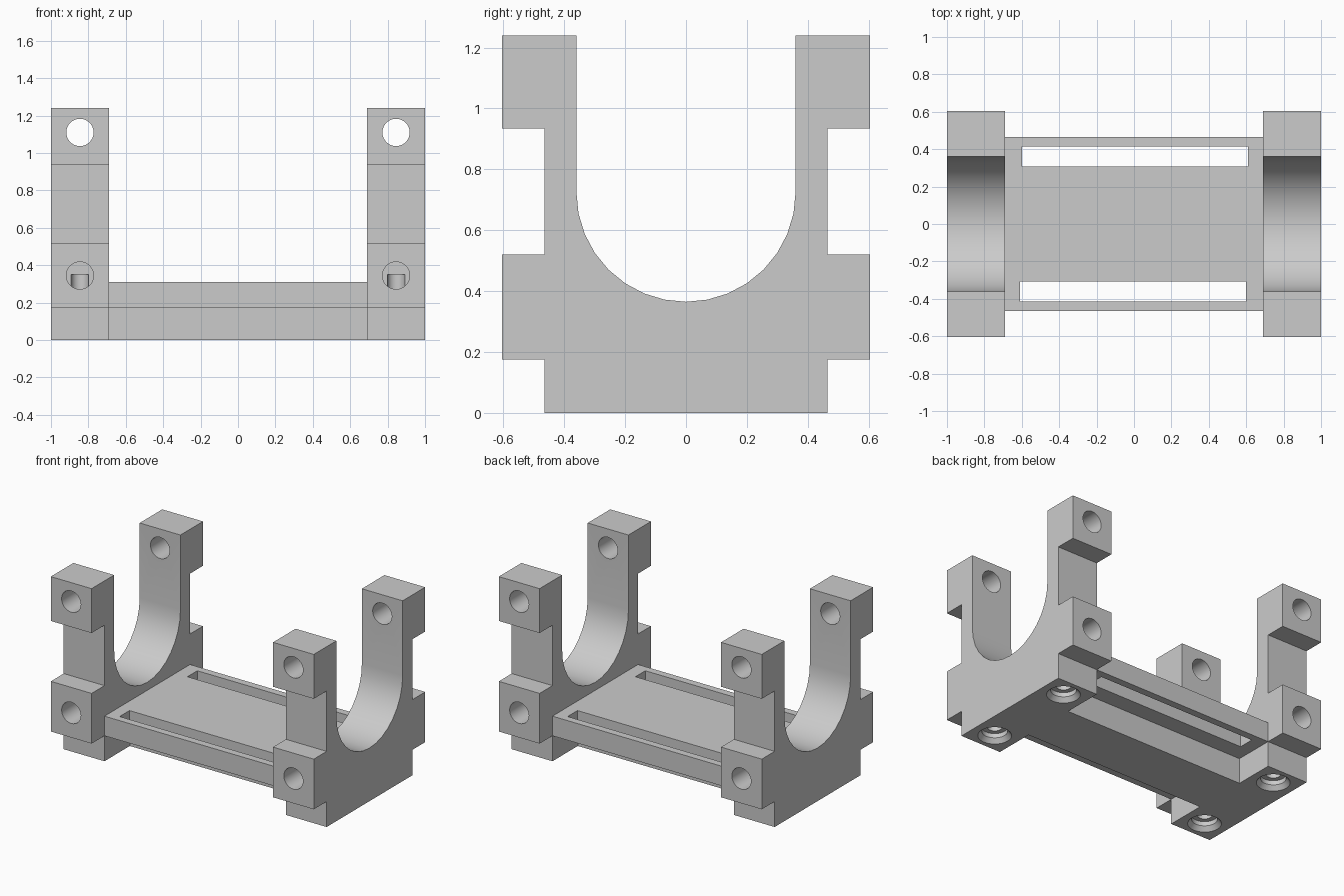
import bpy, bmesh, math
from mathutils import Matrix, Vector

cube = bpy.data.objects.get("Cube")
if cube:
    bpy.data.objects.remove(cube, do_unlink=True)

grey = bpy.data.materials.new("plain grey")
grey.use_nodes = True
colour = (0.6, 0.6, 0.6, 1)
grey.diffuse_color = colour
grey.node_tree.nodes["Principled BSDF"].inputs["Base Color"].default_value = colour


def finish(bm, name):
    bmesh.ops.recalc_face_normals(bm, faces=bm.faces)
    mesh = bpy.data.meshes.new(name)
    bm.to_mesh(mesh)
    bm.free()
    obj = bpy.data.objects.new(name, mesh)
    bpy.context.collection.objects.link(obj)
    mesh.materials.append(grey)
    return obj


def extrude_x(name, profile, x0, x1):
    """Solid made from a (y, z) outline pushed along x."""
    bm = bmesh.new()
    face = bm.faces.new([bm.verts.new((x0, y, z)) for y, z in profile])
    ext = bmesh.ops.extrude_face_region(bm, geom=[face])["geom"]
    moved = [v for v in ext if isinstance(v, bmesh.types.BMVert)]
    bmesh.ops.translate(bm, verts=moved, vec=(x1 - x0, 0, 0))
    return finish(bm, name)


def rod(start, end, r0, r1=None):
    """Round cutter between two points, optionally tapered."""
    start, end = Vector(start), Vector(end)
    axis = end - start
    turn = axis.to_track_quat("Z", "Y").to_matrix().to_4x4()
    bm = bmesh.new()
    bmesh.ops.create_cone(bm, cap_ends=True, segments=32, radius1=r0,
                          radius2=r0 if r1 is None else r1, depth=axis.length,
                          matrix=Matrix.Translation((start + end) / 2) @ turn)
    return finish(bm, "cutter")


def cut(obj, cutters):
    bpy.context.view_layer.objects.active = obj
    for cutter in cutters:
        cutter.hide_render = True
        mod = obj.modifiers.new("cut", "BOOLEAN")
        mod.operation, mod.solver, mod.object = "DIFFERENCE", "EXACT", cutter
        bpy.ops.object.modifier_apply(modifier=mod.name)
        bpy.data.objects.remove(cutter, do_unlink=True)


def smooth(obj):
    bpy.ops.object.select_all(action="DESELECT")
    obj.select_set(True)
    bpy.context.view_layer.objects.active = obj
    bpy.ops.object.shade_smooth_by_angle(angle=math.radians(30))


def mirrored(half):
    return half + [(-y, z) for y, z in reversed(half)]


# End brackets: stepped outline around a round-bottomed cradle
steps = [(0.465, 0), (0.465, 0.175), (0.605, 0.175), (0.605, 0.52),
         (0.465, 0.52), (0.465, 0.935), (0.605, 0.935), (0.605, 1.24),
         (0.36, 1.24)]
arc = [(0.36 * math.cos(a), 0.725 - 0.36 * math.sin(a))
       for a in (math.pi * i / 16 for i in range(17))]
outline = steps + arc + [(-y, z) for y, z in reversed(steps)]

for side, name in ((1, "left_bracket"), (-1, "right_bracket")):
    bracket = extrude_x(name, outline, side * 0.69, side)
    x = side * 0.845
    cutters = []
    for s in (1, -1):
        y = s * 0.33
        cutters += [
            rod((x, s * 0.2, 1.11), (x, s * 0.7, 1.11), 0.073),   # upper through hole
            rod((x, y, 0.345), (x, s * 0.7, 0.345), 0.073),       # lower blind hole
            rod((x, y, -0.1), (x, y, 0.35), 0.047),               # upright hole
            rod((x, y, -0.1), (x, y, 0.06), 0.08),                # bolt head recess
            rod((x, y, -0.01), (x, y, 0.03), 0.113, 0.08),        # countersink
        ]
    cut(bracket, cutters)
    smooth(bracket)

# Bridge: wide deck on a narrow keel, with two long slots
bridge = extrude_x("bridge", mirrored([(0.19, 0), (0.19, 0.175),
                                       (0.465, 0.175), (0.465, 0.31)]), -0.69, 0.69)
slots = []
for s in (1, -1):
    y0, y1 = s * 0.308, s * 0.415
    slots.append(extrude_x("cutter", [(y0, 0.1), (y1, 0.1), (y1, 0.4), (y0, 0.4)],
                           s * -0.6, s * 0.61))
cut(bridge, slots)
smooth(bridge)
